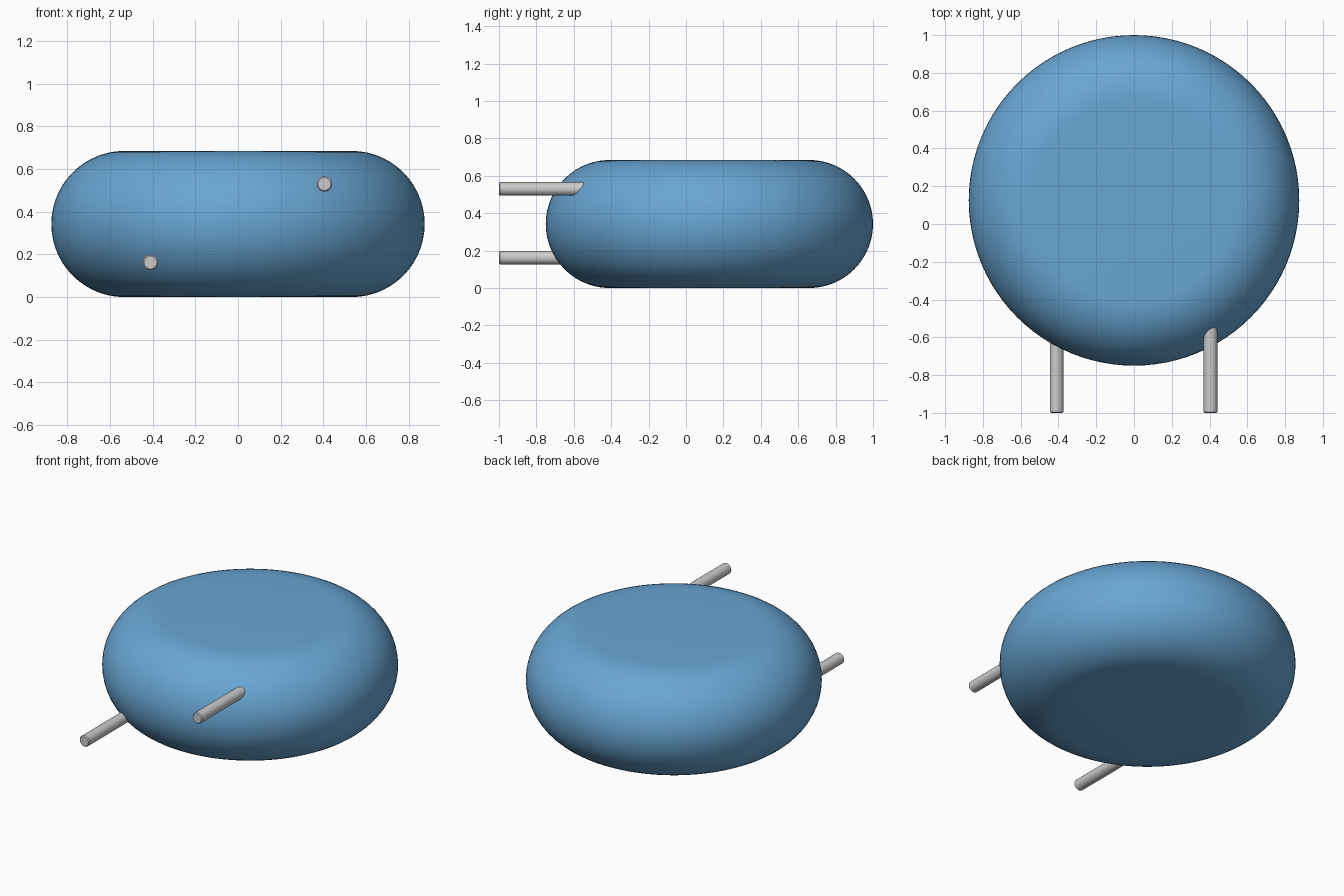
import bpy, bmesh, math
from mathutils import Matrix

if "Cube" in bpy.data.objects:
    bpy.data.objects.remove(bpy.data.objects["Cube"])

R, H, CY = 0.875, 0.685, 0.125   # body radius, height, centre y
SEG = 96


def lathe(name, profile, segments, matrix):
    """Spin an (r, z) profile that starts and ends on the z axis."""
    bm = bmesh.new()
    verts = [bm.verts.new((r, 0, z)) for r, z in profile]
    edges = [bm.edges.new(pair) for pair in zip(verts, verts[1:])]
    bmesh.ops.spin(bm, geom=verts + edges, cent=(0, 0, 0), axis=(0, 0, 1),
                   angle=math.tau, steps=segments, use_duplicate=False)
    bmesh.ops.remove_doubles(bm, verts=bm.verts, dist=1e-5)
    bmesh.ops.recalc_face_normals(bm, faces=bm.faces)
    bm.transform(matrix)
    mesh = bpy.data.meshes.new(name)
    bm.to_mesh(mesh)
    bm.free()
    obj = bpy.data.objects.new(name, mesh)
    bpy.context.collection.objects.link(obj)
    bpy.context.view_layer.objects.active = obj
    obj.select_set(True)
    bpy.ops.object.shade_smooth_by_angle(angle=math.radians(35))
    obj.select_set(False)
    return obj


# Rounded drum body with a full half-round side
t = H / 2
arc = [(R - t + t * math.cos(a), t + t * math.sin(a))
       for a in (math.radians(-90 + 180 * i / 28) for i in range(29))]
body = lathe("tank_body", [(0, 0)] + arc + [(0, H)], SEG,
             Matrix.Translation((0, CY, 0)))
blue = bpy.data.materials.new("blue")
blue.diffuse_color = (0.14, 0.38, 0.66, 1)
blue.use_nodes = True
blue.node_tree.nodes["Principled BSDF"].inputs["Base Color"].default_value = blue.diffuse_color
body.data.materials.append(blue)

# Two straight pipes with softened front rims
pr, length, b = 0.036, 0.48, 0.006
pipe_profile = [(0, 0), (pr, 0), (pr, length - b), (pr - b, length), (0, length)]
for name, x, z in (("lower_pipe", -0.41, 0.162), ("upper_pipe", 0.405, 0.53)):
    place = Matrix.Translation((x, -1 + length, z)) @ Matrix.Rotation(math.radians(90), 4, 'X')
    lathe(name, pipe_profile, 24, place)
